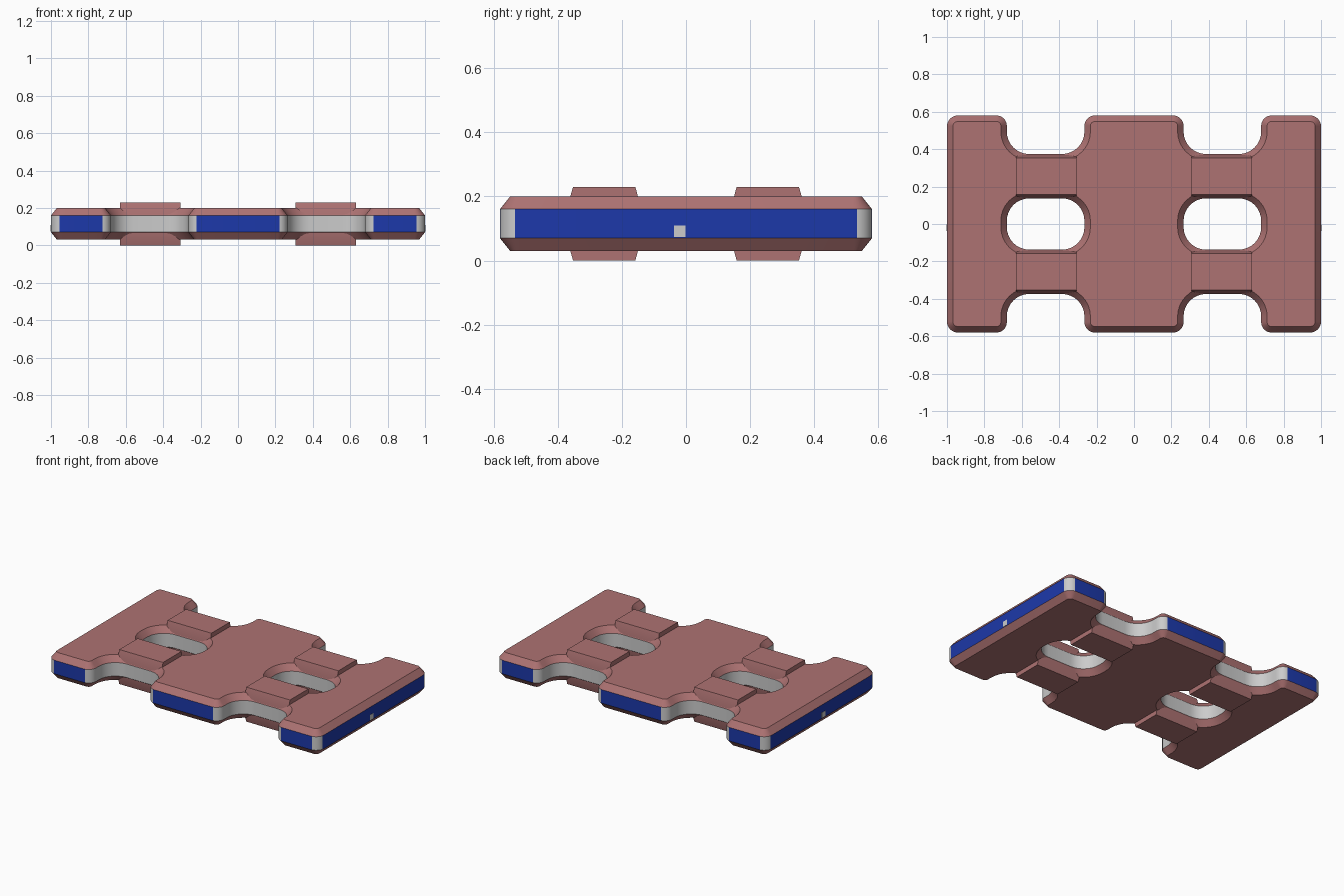
import bpy, bmesh
from math import sin, cos, pi
from mathutils import Vector

if "Cube" in bpy.data.objects:
    bpy.data.objects.remove(bpy.data.objects["Cube"])


def material(name, rgb):
    m = bpy.data.materials.new(name)
    m.diffuse_color = (*rgb, 1)
    m.use_nodes = True
    m.node_tree.nodes["Principled BSDF"].inputs["Base Color"].default_value = m.diffuse_color
    return m


GREY = material("grey", (0.8, 0.8, 0.8))
PINK = material("dusty_pink", (0.42, 0.17, 0.17))
BLUE = material("blue", (0.012, 0.04, 0.40))


def finish(name, bm):
    bmesh.ops.recalc_face_normals(bm, faces=bm.faces)
    me = bpy.data.meshes.new(name)
    bm.to_mesh(me)
    bm.free()
    for m in (GREY, PINK, BLUE):
        me.materials.append(m)
    ob = bpy.data.objects.new(name, me)
    bpy.context.collection.objects.link(ob)
    bpy.ops.object.select_all(action='DESELECT')
    ob.select_set(True)
    bpy.context.view_layer.objects.active = ob
    bpy.ops.object.shade_smooth_by_angle(angle=0.5)
    return ob


def rounded(corners, seg=8):
    """Round each right-angled corner; give (point, normal into the plate)."""
    out = []
    n = len(corners)
    for i, (x, y, r) in enumerate(corners):
        p = Vector((x, y))
        a = Vector(corners[i - 1][:2])
        b = Vector(corners[(i + 1) % n][:2])
        d1, d2 = (a - p).normalized(), (b - p).normalized()
        turn = 1 if (-d1).cross(d2) > 0 else -1
        centre = p + r * (d1 + d2)
        for k in range(seg + 1):
            t = pi / 2 * k / seg
            d = d2 * cos(t) + d1 * sin(t)
            out.append((centre - r * d, d * turn))
    return out


# Outline: a quarter, mirrored to a half, turned to the whole
quarter = [(1, .58, .058), (.68, .58, .055), (.68, .374, .12),
           (.265, .374, .12), (.265, .58, .055)]
half = quarter + [(-x, y, r) for x, y, r in reversed(quarter)]
outline = half + [(-x, -y, r) for x, y, r in half]


def hole(cx):
    return [(cx + sx * .2075, sy * .137, .12)
            for sx, sy in ((1, 1), (1, -1), (-1, -1), (-1, 1))]


# Plate with chamfered rims and two windows
LEVELS = [(.032, .03), (0, .07), (0, .16), (.032, .20)]
bm = bmesh.new()
rims = {0: [], 3: []}
for corners in (outline, hole(.4725), hole(-.4725)):
    pts = rounded(corners)
    n = len(pts)
    rings = [[bm.verts.new((*(p + d * inset), z)) for p, d in pts]
             for inset, z in LEVELS]
    for lv in range(3):
        for i in range(n):
            j = (i + 1) % n
            f = bm.faces.new((rings[lv][i], rings[lv][j],
                              rings[lv + 1][j], rings[lv + 1][i]))
            mid = (pts[i][0] + pts[j][0]) / 2
            outer = abs(mid.x) > .999 or abs(mid.y) > .579
            f.material_index = (2 if outer else 0) if lv == 1 else 1
    for lv in rims:
        rims[lv] += [bm.edges.get((rings[lv][i], rings[lv][(i + 1) % n]))
                     for i in range(n)]
for edges in rims.values():
    cap = bmesh.ops.triangle_fill(bm, edges=edges, use_beauty=True)
    for g in cap["geom"]:
        if isinstance(g, bmesh.types.BMFace):
            g.material_index = 1
finish("plate", bm)

# Raised bridge bars, standing proud above and below
profile = [(.139, .07), (.158, 0), (.352, 0), (.372, .07),
           (.372, .16), (.352, .23), (.158, .23), (.139, .16)]
for sx in (-1, 1):
    for sy in (-1, 1):
        bm = bmesh.new()
        ends = [[bm.verts.new((sx * x, sy * y, z)) for y, z in profile]
                for x in (.307, .63)]
        for e in ends:
            bm.faces.new(e).material_index = 1
        for i in range(8):
            j = (i + 1) % 8
            f = bm.faces.new((ends[0][i], ends[0][j], ends[1][j], ends[1][i]))
            f.material_index = 0 if i in (3, 7) else 1
        finish("bridge_bar", bm)

# Small square stud on each end
for sx in (-1, 1):
    bm = bmesh.new()
    bmesh.ops.create_cube(bm, size=1)
    for v in bm.verts:
        v.co = Vector((v.co.x * .01 + sx * .997, v.co.y * .036 - .02,
                       v.co.z * .036 + .091))
    finish("end_stud", bm)
